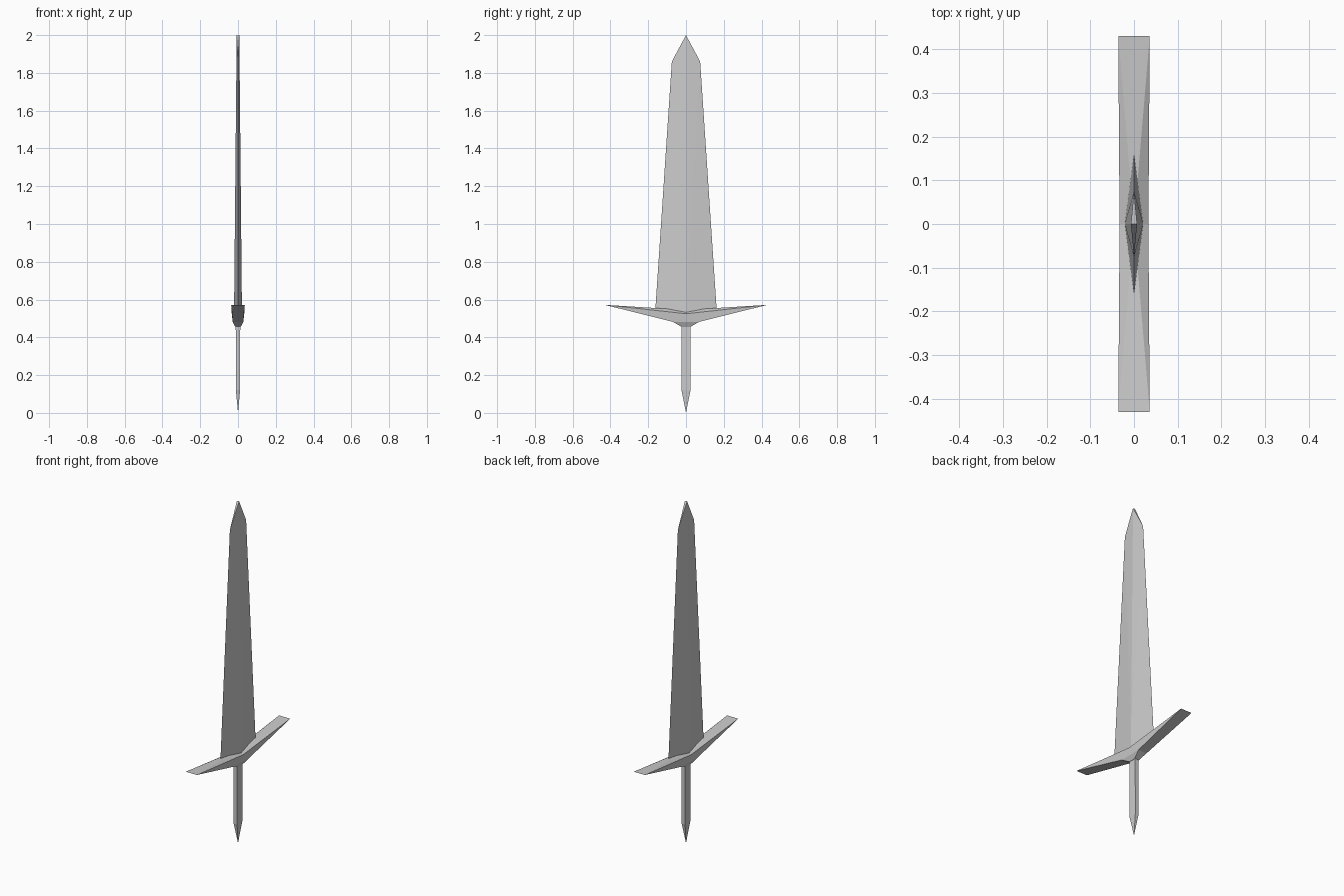
import bpy

if "Cube" in bpy.data.objects:
    bpy.data.objects.remove(bpy.data.objects["Cube"])

steel = bpy.data.materials.new("grey_steel")
steel.diffuse_color = (0.6, 0.6, 0.6, 1)
steel.use_nodes = True
steel.node_tree.nodes["Principled BSDF"].inputs["Base Color"].default_value = steel.diffuse_color


def hull_part(name, points):
    """Flat-shaded convex solid around a few corner points."""
    import bmesh
    bm = bmesh.new()
    for p in points:
        bm.verts.new(p)
    res = bmesh.ops.convex_hull(bm, input=bm.verts)
    junk = [v for v in set(res["geom_interior"] + res["geom_unused"])
            if isinstance(v, bmesh.types.BMVert)]
    bmesh.ops.delete(bm, geom=junk, context='VERTS')
    bmesh.ops.recalc_face_normals(bm, faces=bm.faces)
    return finish(name, bm)


def finish(name, bm):
    mesh = bpy.data.meshes.new(name)
    bm.to_mesh(mesh)
    bm.free()
    mesh.materials.append(steel)
    obj = bpy.data.objects.new(name, mesh)
    bpy.context.collection.objects.link(obj)
    return obj


def mirrored(x, y, z):
    """Corner repeated across both vertical symmetry planes."""
    return sorted({(sx * x, sy * y, z) for sx in (1, -1) for sy in (1, -1)})


# Blade: diamond section, tapering to a short chisel tip
hull_part("blade", mirrored(0.021, 0, 0.52) + mirrored(0, 0.163, 0.535)
          + mirrored(0, 0.075, 1.86) + mirrored(0.007, 0, 2.0))

# Grip: rectangular bar with a pointed pommel
hull_part("grip", mirrored(0.012, 0.024, 0.47) + mirrored(0.011, 0.024, 0.12)
          + [(0, 0, 0)])

# Crossguard: upswept arms ending in straight edges, ridged on top
import bmesh
bm = bmesh.new()
ridge = bm.verts.new((0, 0, 0.545))
side, low, foot, end = {}, {}, {}, {}
for sx in (1, -1):
    side[sx] = bm.verts.new((sx * 0.033, 0, 0.525))
    for sy in (1, -1):
        end[sx, sy] = bm.verts.new((sx * 0.036, sy * 0.431, 0.572))
        low[sx, sy] = bm.verts.new((sx * 0.028, sy * 0.07, 0.482))
        foot[sx, sy] = bm.verts.new((sx * 0.014, sy * 0.022, 0.455))
for s in (1, -1):
    # Top and underside of each arm
    bm.faces.new((ridge, end[1, s], end[-1, s]))
    bm.faces.new((end[1, s], end[-1, s], low[-1, s], low[1, s]))
    bm.faces.new((low[1, s], low[-1, s], foot[-1, s], foot[1, s]))
    # Side faces
    bm.faces.new((side[s], low[s, 1], low[s, -1]))
    bm.faces.new((low[s, 1], low[s, -1], foot[s, -1], foot[s, 1]))
    for t in (1, -1):
        bm.faces.new((ridge, side[s], end[s, t]))
        bm.faces.new((side[s], end[s, t], low[s, t]))
bm.faces.new((foot[1, 1], foot[-1, 1], foot[-1, -1], foot[1, -1]))
bmesh.ops.recalc_face_normals(bm, faces=bm.faces)
finish("crossguard", bm)
